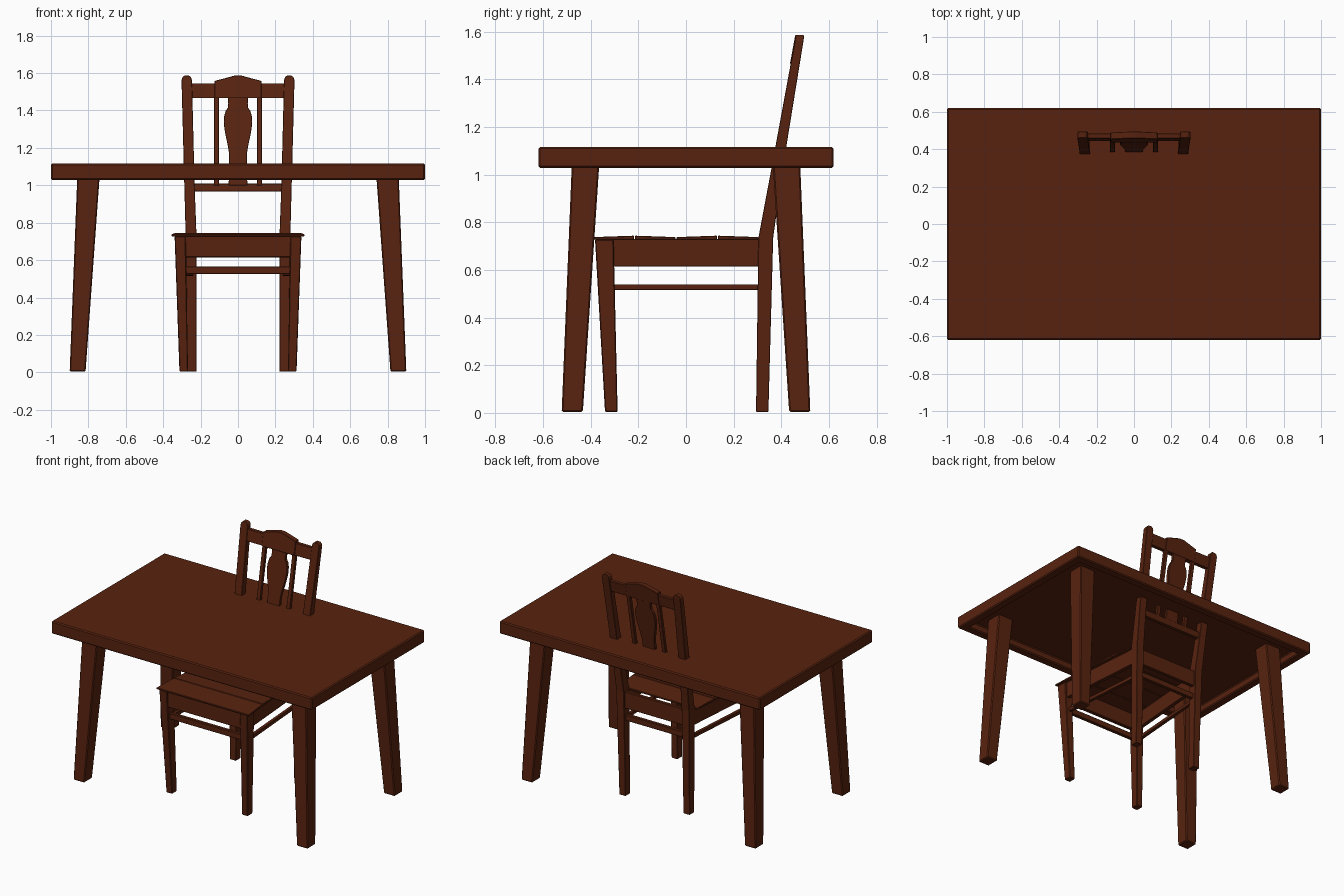
import bpy, bmesh, math

if "Cube" in bpy.data.objects:
    bpy.data.objects.remove(bpy.data.objects["Cube"])

wood = bpy.data.materials.new("dark red wood")
wood.diffuse_color = (0.098, 0.0165, 0.0048, 1)
wood.use_nodes = True
wood.node_tree.nodes["Principled BSDF"].inputs["Base Color"].default_value = wood.diffuse_color


def finish(name, bm, bevel=0.0):
    """Turn a bmesh into a named wooden object with softened edges."""
    bmesh.ops.recalc_face_normals(bm, faces=bm.faces)
    mesh = bpy.data.meshes.new(name)
    bm.to_mesh(mesh)
    bm.free()
    mesh.materials.append(wood)
    obj = bpy.data.objects.new(name, mesh)
    bpy.context.collection.objects.link(obj)
    if bevel:
        mod = obj.modifiers.new("soft edges", 'BEVEL')
        mod.width = bevel
        mod.segments = 1
        mod.limit_method = 'ANGLE'
        mod.angle_limit = math.radians(40)
    return obj


def loft(name, rings, bevel=0.004):
    """Skin a row of equal-sized point rings and cap both ends."""
    bm = bmesh.new()
    rows = [[bm.verts.new(p) for p in ring] for ring in rings]
    n = len(rows[0])
    for a, b in zip(rows, rows[1:]):
        for i in range(n):
            j = (i + 1) % n
            bm.faces.new((a[i], a[j], b[j], b[i]))
    bm.faces.new(rows[0][::-1])
    bm.faces.new(rows[-1])
    return finish(name, bm, bevel)


def flat_ring(x0, x1, y0, y1, z):
    return [(x0, y0, z), (x1, y0, z), (x1, y1, z), (x0, y1, z)]


def depth_ring(x0, x1, z0, z1, y):
    return [(x0, y, z0), (x1, y, z0), (x1, y, z1), (x0, y, z1)]


def box(name, x0, x1, y0, y1, z0, z1, bevel=0.003):
    return loft(name, [flat_ring(x0, x1, y0, y1, z0), flat_ring(x0, x1, y0, y1, z1)], bevel)


def flip(rings, sx, sy=1):
    return [[(sx * x, sy * y, z) for x, y, z in r] for r in rings]


def back_y(z):
    """Front plane of the leaning chair back."""
    return 0.305 + (z - 0.735) * 0.184


def plate(name, outline, offset, thick, bevel=0.002):
    """Board cut to an x-z outline, lying in the leaning back plane."""
    return loft(name, [[(x, back_y(z) + offset + t, z) for x, z in outline]
                       for t in (0, thick)], bevel)


SIDES = ((1, "right"), (-1, "left"))

# Table top with a hollow underside
bm = bmesh.new()
bmesh.ops.create_cube(bm, size=1)
for v in bm.verts:
    v.co = (v.co.x * 2, v.co.y * 1.24, 1.0725 + v.co.z * 0.087)
bottom = min(bm.faces, key=lambda f: f.calc_center_median().z)
bmesh.ops.inset_region(bm, faces=[bottom], thickness=0.085)
hollow = bmesh.ops.extrude_face_region(bm, geom=[bottom])
bmesh.ops.translate(bm, vec=(0, 0, 0.05),
                    verts=[v for v in hollow['geom'] if isinstance(v, bmesh.types.BMVert)])
if bottom.is_valid:
    bmesh.ops.delete(bm, geom=[bottom], context='FACES_ONLY')
finish("table_top", bm, 0.007)

# Splayed table legs
for sx, side in SIDES:
    for sy, end in ((-1, "front"), (1, "back")):
        rings = [flat_ring(0.815, 0.90, 0.433, 0.522, 0.004),
                 flat_ring(0.741, 0.86, 0.365, 0.48, 1.03),
                 flat_ring(0.738, 0.858, 0.362, 0.478, 1.08)]
        loft(f"table_leg_{end}_{side}", flip(rings, sx, sy), 0.006)

for sx, side in SIDES:
    # Tapered front legs
    loft("chair_front_leg_" + side, flip([
        flat_ring(0.267, 0.313, -0.34, -0.287, 0.004),
        flat_ring(0.28, 0.339, -0.382, -0.304, 0.728)], sx))
    # Bent back legs running up into the back posts
    loft("chair_back_post_" + side, flip([
        flat_ring(0.222, 0.27, 0.294, 0.346, 0.004),
        flat_ring(0.222, 0.28, 0.304, 0.366, 0.735),
        flat_ring(0.232, 0.287, back_y(1.0), 0.402, 1.0),
        flat_ring(0.246, 0.302, back_y(1.56), 0.493, 1.56),
        flat_ring(0.25, 0.298, back_y(1.575), 0.495, 1.575),
        flat_ring(0.261, 0.287, back_y(1.586), 0.495, 1.586)], sx, 1), 0.002)
    # Side apron and side stretcher
    loft("seat_apron_" + side, flip([
        depth_ring(0.298, 0.325, 0.615, 0.73, -0.32),
        depth_ring(0.248, 0.275, 0.615, 0.73, 0.32)], sx), 0.002)
    loft("side_stretcher_" + side, flip([
        depth_ring(0.285, 0.31, 0.515, 0.54, -0.32),
        depth_ring(0.24, 0.262, 0.515, 0.54, 0.315)], sx), 0.002)

# Front and back aprons and stretchers
box("seat_apron_front", -0.29, 0.29, -0.37, -0.343, 0.615, 0.73)
box("seat_apron_back", -0.24, 0.24, 0.325, 0.35, 0.615, 0.73)
box("front_stretcher", -0.285, 0.285, -0.35, -0.325, 0.525, 0.566)
box("back_stretcher", -0.235, 0.235, 0.315, 0.34, 0.525, 0.566)

# Seat planks, narrowing to the rear and a little uneven
COUNT, Y0, Y1 = 4, -0.388, 0.308
step = (Y1 - Y0) / COUNT
for i in range(COUNT):
    a, b = Y0 + i * step, Y0 + (i + 1) * step - 0.004
    wa, wb = (0.356 - 0.055 * (y - Y0) / (Y1 - Y0) for y in (a, b))
    tilt = 0.003 * (-1) ** i
    loft(f"seat_plank_{i + 1}", [
        depth_ring(-wa, wa, 0.727, 0.741 - tilt, a),
        depth_ring(-wb, wb, 0.727, 0.741 + tilt, b)], 0.003)

# Back rails and peaked crest
plate("back_lower_rail", [(-0.24, 0.967), (0.24, 0.967), (0.24, 1.01), (-0.24, 1.01)], 0.012, 0.025)
plate("back_top_rail", [(-0.255, 1.466), (0.255, 1.466), (0.255, 1.545), (-0.255, 1.545)], 0.004, 0.026)
plate("back_crest", [(-0.125, 1.466), (0.125, 1.466), (0.125, 1.558), (0.06, 1.575), (0.02, 1.586),
                     (-0.02, 1.586), (-0.06, 1.575), (-0.125, 1.558)], -0.003, 0.036)

# Thin spindles either side of the splat
for sx, side in SIDES:
    plate("back_spindle_" + side, [(sx * 0.101, 1.0), (sx * 0.128, 1.0),
                                   (sx * 0.128, 1.475), (sx * 0.101, 1.475)], 0.01, 0.022)

# Vase-shaped centre splat
half = [(0.05, 1.0), (0.047, 1.12), (0.048, 1.17), (0.055, 1.215), (0.065, 1.26), (0.073, 1.305),
        (0.076, 1.34), (0.074, 1.37), (0.066, 1.398), (0.054, 1.415), (0.052, 1.435), (0.054, 1.475)]
plate("back_splat", half + [(-x, z) for x, z in reversed(half)], 0.01, 0.022)
